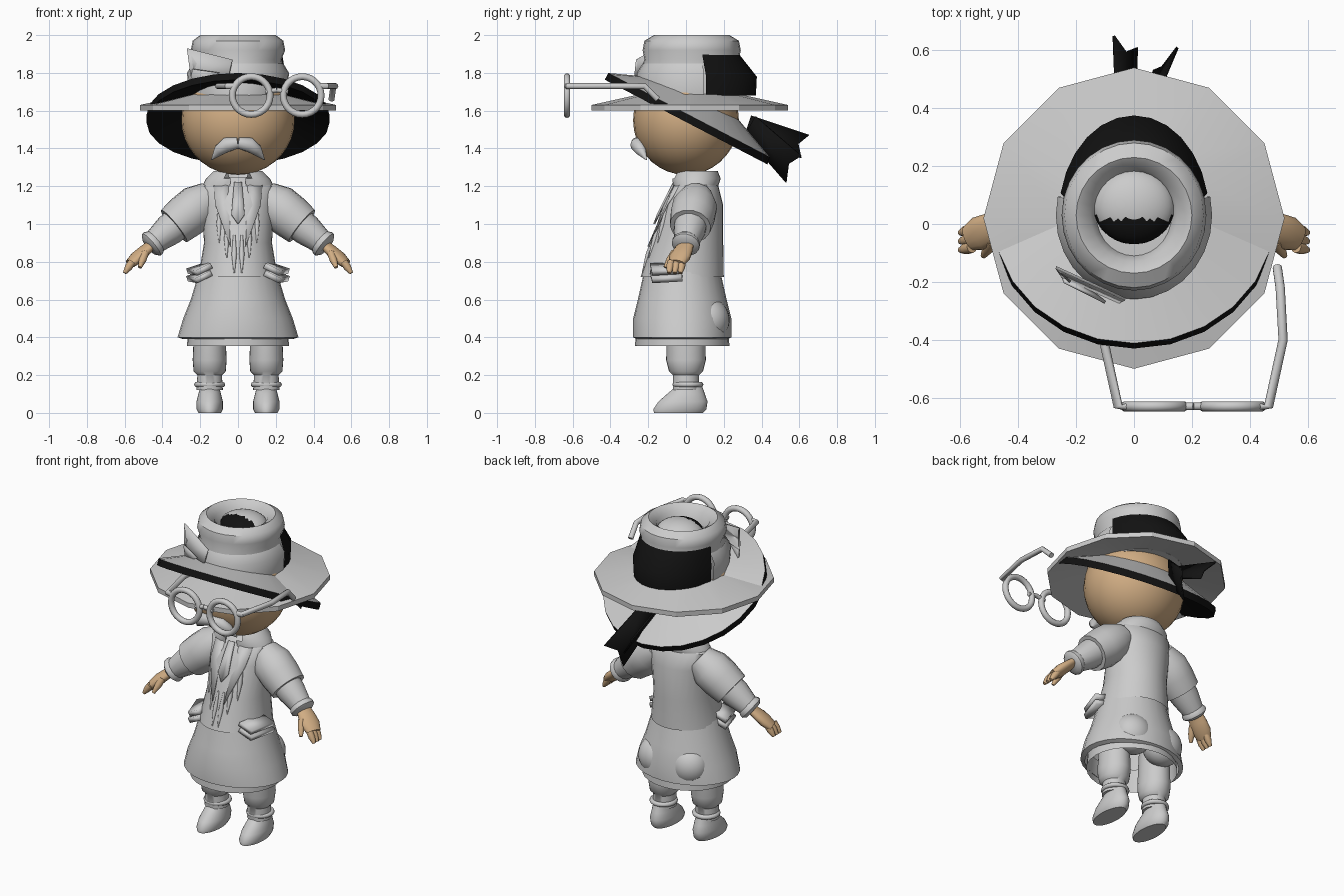
import bpy, bmesh, math
from mathutils import Vector, Matrix
from mathutils.bvhtree import BVHTree

cube = bpy.data.objects.get("Cube")
if cube:
    bpy.data.objects.remove(cube)


def material(name, red, green, blue):
    mat = bpy.data.materials.new(name)
    mat.use_nodes = True
    colour = (red, green, blue, 1)
    mat.diffuse_color = colour
    mat.node_tree.nodes["Principled BSDF"].inputs["Base Color"].default_value = colour
    return mat


GREY = material("pale grey", .6, .6, .6)
SKIN = material("tan skin", .64, .42, .23)
BLACK = material("black ribbon", .006, .006, .006)


def finish(name, bm, mat, angle=45):
    """Turn a bmesh into a shaded object."""
    bmesh.ops.recalc_face_normals(bm, faces=bm.faces)
    mesh = bpy.data.meshes.new(name)
    bm.to_mesh(mesh)
    bm.free()
    mesh.materials.append(mat)
    for face in mesh.polygons:
        face.use_smooth = True
    mesh.set_sharp_from_angle(angle=math.radians(angle))
    ob = bpy.data.objects.new(name, mesh)
    bpy.context.collection.objects.link(ob)
    return ob


def circle(sides):
    """Unit circle as (cosine, sine) pairs."""
    turns = [math.tau * i / sides for i in range(sides)]
    return [(math.cos(t), math.sin(t)) for t in turns]


def bridge(bm, rings, cap=True, closed=False):
    """Join equal rings of points with quads."""
    loops = [[bm.verts.new(point) for point in ring] for ring in rings]
    pairs = list(zip(loops, loops[1:]))
    if closed:
        pairs.append((loops[-1], loops[0]))
    elif cap:
        bm.faces.new(loops[0])
        bm.faces.new(loops[-1])
    for low, high in pairs:
        for i in range(len(low)):
            bm.faces.new((low[i - 1], low[i], high[i], high[i - 1]))


def loft(name, rings, x=0, y=0, lean=0, mat=GREY, cap=True, keep=None):
    """Stack of ellipses given as (height, half width, half depth)."""
    bm = bmesh.new()
    base = rings[0][0]
    bridge(bm, [[(x + wide * c, y + lean * (z - base) + deep * s, z) for c, s in circle(28)]
                for z, wide, deep in rings], cap)
    if keep:
        drop = [f for f in bm.faces if not keep(f.calc_center_median())]
        bmesh.ops.delete(bm, geom=drop, context='FACES')
    return finish(name, bm, mat)


def brim(name, radius, hole, rise, thick, sides):
    """Conical hat brim with a solid rim."""
    bm = bmesh.new()
    profile = ((radius, 0), (radius, thick), (hole, rise + thick), (hole, rise))
    bridge(bm, [[(r * c, r * s, z) for c, s in circle(sides)] for r, z in profile], closed=True)
    return finish(name, bm, GREY, angle=20)


def torus(name, centre, major, minor, upright=False):
    bm = bmesh.new()
    bridge(bm, [[(c * (major + minor * u), s * (major + minor * u), minor * v) for u, v in circle(10)]
                for c, s in circle(28)], closed=True)
    if upright:
        bm.transform(Matrix.Rotation(math.pi / 2, 4, 'X'))
    bm.transform(Matrix.Translation(centre))
    return finish(name, bm, GREY, angle=60)


def tube(name, points, radii, mat=GREY, flat=1):
    """Round tube through points, with one radius for each."""
    bm = bmesh.new()
    points = [Vector(p) for p in points]
    rings = []
    for i, (point, radius) in enumerate(zip(points, radii)):
        along = points[min(i + 1, len(points) - 1)] - points[max(i - 1, 0)]
        turn = along.to_track_quat('Z', 'Y')
        rings.append([point + turn @ Vector((radius * c, radius * flat * s, 0)) for c, s in circle(14)])
    bridge(bm, rings)
    return finish(name, bm, mat)


def limb(name, start, end, radii, mat=GREY, flat=1):
    """Straight tube with evenly spaced radii."""
    start, end = Vector(start), Vector(end)
    last = len(radii) - 1
    return tube(name, [start.lerp(end, i / last) for i in range(len(radii))], radii, mat, flat)


def ball(name, centre, size, mat=GREY):
    bm = bmesh.new()
    bmesh.ops.create_uvsphere(bm, u_segments=28, v_segments=18, radius=1)
    bm.transform(Matrix.Translation(centre) @ Matrix.Diagonal((*size, 1)))
    return finish(name, bm, mat, angle=60)


def plate(name, outline, mat=GREY, thick=.01):
    """Thin sheet from an outline."""
    bm = bmesh.new()
    face = bm.faces.new([bm.verts.new(point) for point in outline])
    bmesh.ops.triangulate(bm, faces=[face])
    ob = finish(name, bm, mat)
    solid = ob.modifiers.new("thickness", 'SOLIDIFY')
    solid.thickness = thick
    solid.offset = 0
    return ob


def paired(ob):
    """Mirror a left-hand part to the right."""
    ob.modifiers.new("other side", 'MIRROR')
    return ob


def paint(ob, mat, rule):
    ob.data.materials.append(mat)
    for face in ob.data.polygons:
        if rule(face):
            face.material_index = 1


# Head and moustache
ball("head", (0, 0, 1.55), (.3, .28, .29), SKIN)
paired(tube("moustache", [(0, -.26, 1.43), (.06, -.255, 1.42), (.1, -.24, 1.39), (.14, -.21, 1.34)],
            (.03, .04, .03, .003)))

# Hat: twelve-sided brim, crown with a rounded lip around a dent, and band
upper_brim = brim("upper_brim", radius=.52, hole=.25, rise=.06, thick=.03, sides=12)
upper_brim.location = (0, .02, 1.6)
loft("crown", [(1.65, .25, .28), (1.8, .25, .28), (1.87, .23, .25), (1.92, .25, .26), (1.97, .24, .25),
               (2, .2, .2), (1.97, .15, .16), (1.9, .13, .14)], y=.03)
dent = ball("crown_dent_bump", (0, .06, 1.92), (.14, .13, .075))
paint(dent, BLACK, lambda face: face.center.y < .02)
loft("black_hat_band", [(1.68, .255, .34), (1.78, .26, .345), (1.9, .24, .25)], y=.03, mat=BLACK,
     cap=False, keep=lambda c: c.y > .09)
loft("front_hat_band", [(1.68, .26, .29), (1.8, .27, .29), (1.85, .24, .26)], y=.03,
     cap=False, keep=lambda c: c.y < .12)
plate("hat_leaf_tall", [(-.03, -.26, 1.87), (-.27, -.15, 1.93), (-.22, -.2, 1.85), (-.25, -.18, 1.78),
                        (-.05, -.27, 1.78)])
plate("hat_leaf_low", [(-.1, -.27, 1.8), (-.24, -.2, 1.82), (-.26, -.15, 1.7)])

# Tilted lower brim: grey above, black rim and underside
lower_brim = brim("lower_brim", radius=.485, hole=.24, rise=.1, thick=.04, sides=24)
paint(lower_brim, BLACK, lambda face: face.normal.z < .3)
lower_brim.location = (0, 0, 1.54)
lower_brim.rotation_euler.x = math.radians(-27.5)

# Swallow-tailed ribbon at the back
for name, start, end, half in (("upper_ribbon_tail", (-.03, .33, 1.53), (-.03, .63, 1.41), (-.04, .02, .06)),
                               ("lower_ribbon_tail", (.02, .34, 1.52), (.11, .57, 1.29), (.04, .04, .07))):
    start, end, half = Vector(start), Vector(end), Vector(half)
    neck = half * .7
    plate(name, [start + neck, end + half, end.lerp(start, .12), end - half, start - neck], BLACK)

# Spectacles, set off to one side
arm = [(.22, -.63, 1.73), (.26, -.63, 1.73), (.31, -.4, 1.73), (.3, -.22, 1.73), (.29, -.15, 1.66)]
for part in (torus("spectacle_rims", (.135, -.63, 1.68), major=.1, minor=.018, upright=True),
             tube("spectacle_arms", arm, [.016] * len(arm)),
             limb("spectacle_bridge", (0, -.63, 1.71), (.06, -.63, 1.7), (.013, .013))):
    paired(part).location.x = .205

# Coat: jacket, flared skirt and underskirt open below, folded collar
jacket = loft("jacket", [(.72, .21, .22), (.9, .18, .19), (1.1, .19, .16), (1.2, .2, .12), (1.25, .1, .08)],
              y=-.02, lean=.15, cap=False)
loft("coat_skirt", [(.39, .29, .24), (.4, .32, .26), (.5, .29, .26), (.6, .25, .235), (.8, .19, .19)],
     y=-.02, cap=False)
loft("underskirt", [(.355, .27, .25), (.5, .26, .24)], y=-.02, cap=False)
loft("collar", [(1.2, .19, .12), (1.24, .17, .13), (1.28, .13, .11), (1.24, .1, .08)], y=.05, lean=.1,
     cap=False, keep=lambda c: c.y > -.02 or abs(c.x) > .05)
paired(ball("back_skirt_bulges", (.11, .12, .49), (.12, .11, .12)))

# Coat front: necktie, lapels, hanging folds, pocket flaps
shell = BVHTree.FromPolygons([v.co for v in jacket.data.vertices], [f.vertices for f in jacket.data.polygons])


def on_jacket(x, z, lift=.015):
    """Point just in front of the jacket."""
    return shell.ray_cast(Vector((x, -1, z)), Vector((0, 1, 0)))[0] - Vector((0, lift, 0))


paired(plate("necktie", [on_jacket(x, z) for x, z in ((0, 1.22), (.02, 1.22), (.035, 1.05), (0, 1))]))
paired(plate("lapels", [on_jacket(x, z) for x, z in ((.05, 1.23), (.13, 1.22), (.12, 1.1), (.04, .88))]))
for x in (.02, .06, .1):
    top = .9 + 2 * x
    paired(tube("coat_folds", [on_jacket(x, top - drop, lift=0) for drop in (0, .1, .2)], (.006, .014, .003)))
for z in (.74, .78):
    paired(plate("pocket_flaps", [(.14, -.19, z), (.18, -.02, z), (.27, -.02, z - .03), (.22, -.18, z - .04)],
                 thick=.03))

# Arms and hands
shoulder, wrist, knuckles = Vector((.14, .06, 1.15)), Vector((.46, 0, .89)), Vector((.57, -.05, .79))
paired(limb("sleeves", shoulder, shoulder.lerp(wrist, .62), (.085, .12, .12, .11)))
paired(limb("forearms", shoulder.lerp(wrist, .4), wrist, (.09, .085, .06)))
paired(limb("cuffs", shoulder.lerp(wrist, .92), wrist.lerp(knuckles, .1), (.065, .075, .075, .055)))
paired(limb("hands", wrist, knuckles, (.045, .055, .06, .045), SKIN, flat=.55))
for spread in (-.03, 0, .03):
    root = knuckles + Vector((-.01, spread, .01))
    paired(limb("fingers", root, root + Vector((.04, -.01, -.06)), (.02, .02, .01), SKIN))
paired(limb("thumbs", (.49, -.06, .85), (.52, -.11, .77), (.02, .02, .01), SKIN))

# Baggy legs, gaiter straps and shoes
stance = .15
paired(loft("trouser_legs", [(.12, .07, .07), (.2, .065, .07), (.22, .085, .09), (.28, .09, .105), (.5, .08, .1)],
            x=stance))
paired(torus("gaiter_straps", (stance, .01, .15), major=.068, minor=.014))
paired(loft("shoes", [(0, .06, .13), (.02, .07, .14), (.06, .07, .13), (.1, .06, .1), (.14, .05, .07)],
            x=stance, y=-.04, lean=.4))
